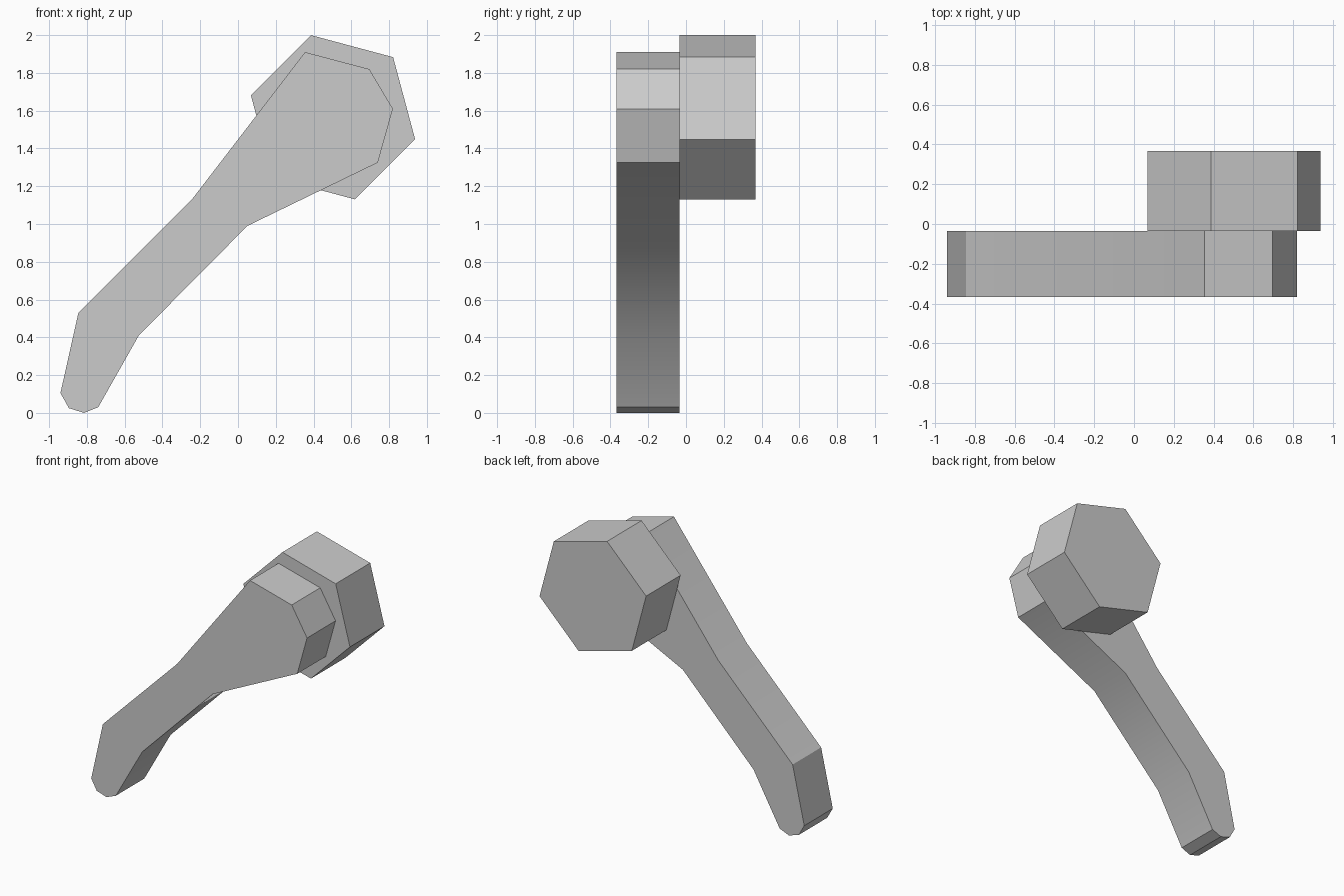
import bpy
import bmesh
from math import cos, sin, radians

cube = bpy.data.objects.get("Cube")
if cube:
    bpy.data.objects.remove(cube, do_unlink=True)

grey = bpy.data.materials.new("plain grey")
grey.use_nodes = True
colour = (0.6, 0.6, 0.6, 1)
grey.diffuse_color = colour
grey.node_tree.nodes["Principled BSDF"].inputs["Base Color"].default_value = colour


def prism(name, outline, front, back):
    """Extrude an x-z outline from y = front to y = back."""
    bm = bmesh.new()
    face = bm.faces.new([bm.verts.new((x, front, z)) for x, z in outline])
    new = bmesh.ops.extrude_face_region(bm, geom=[face])["geom"]
    verts = [v for v in new if isinstance(v, bmesh.types.BMVert)]
    bmesh.ops.translate(bm, verts=verts, vec=(0, back - front, 0))
    bmesh.ops.recalc_face_normals(bm, faces=bm.faces)
    mesh = bpy.data.meshes.new(name)
    bm.to_mesh(mesh)
    bm.free()
    mesh.materials.append(grey)
    obj = bpy.data.objects.new(name, mesh)
    bpy.context.collection.objects.link(obj)
    bpy.ops.object.select_all(action="DESELECT")
    obj.select_set(True)
    bpy.context.view_layer.objects.active = obj
    bpy.ops.object.shade_smooth_by_angle(angle=radians(30))
    return obj


# Lever arm: wide faceted head, narrowing to a bent, rounded tip
prism("lever_arm", [
    (0.355, 1.91), (0.695, 1.82), (0.82, 1.61), (0.74, 1.325),
    (0.05, 0.99), (-0.525, 0.41), (-0.74, 0.03), (-0.815, 0),
    (-0.895, 0.025), (-0.94, 0.105), (-0.845, 0.53), (-0.24, 1.135),
], -0.367, -0.035)

# Hexagonal pivot boss behind the head
hexagon = [(0.503 + 0.45 * cos(radians(60 * i - 15)),
            1.565 + 0.45 * sin(radians(60 * i - 15))) for i in range(6)]
prism("pivot_boss", hexagon, -0.035, 0.367)
